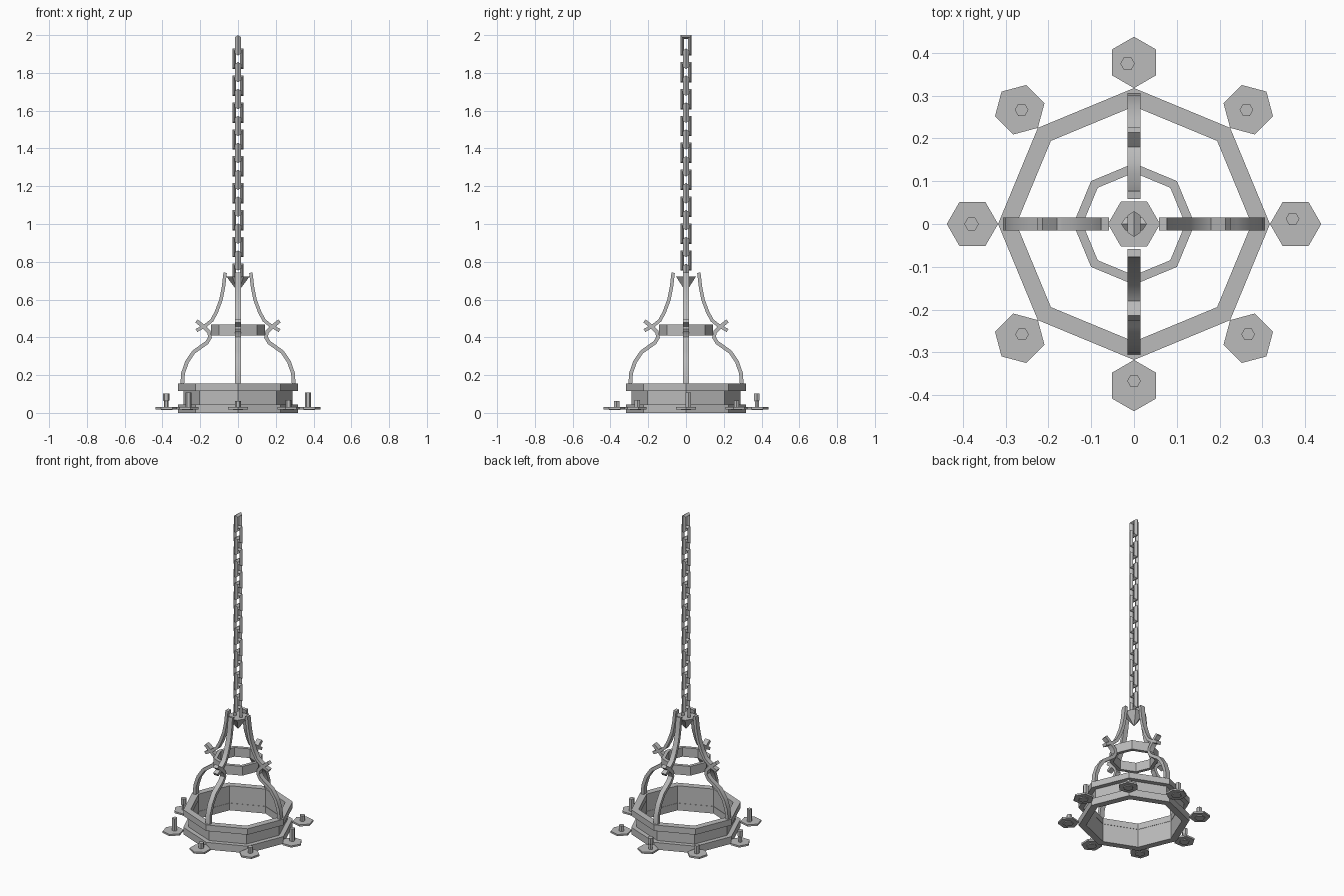
import bpy, math
from mathutils import Vector, Matrix

cube = bpy.data.objects.get("Cube")
if cube:
    bpy.data.objects.remove(cube, do_unlink=True)

iron = bpy.data.materials.new("grey_iron")
iron.use_nodes = True
grey = (0.5, 0.5, 0.5, 1)
iron.diffuse_color = grey
iron.node_tree.nodes["Principled BSDF"].inputs["Base Color"].default_value = grey


def make(name, verts, faces, matrix=None, smooth=False):
    mesh = bpy.data.meshes.new(name)
    mesh.from_pydata(verts, [], faces)
    if matrix:
        mesh.transform(matrix)
    mesh.materials.append(iron)
    obj = bpy.data.objects.new(name, mesh)
    bpy.context.collection.objects.link(obj)
    bpy.ops.object.select_all(action='DESELECT')
    obj.select_set(True)
    bpy.context.view_layer.objects.active = obj
    bpy.ops.object.mode_set(mode='EDIT')
    bpy.ops.mesh.select_all(action='SELECT')
    bpy.ops.mesh.normals_make_consistent(inside=False)
    bpy.ops.object.mode_set(mode='OBJECT')
    if smooth:
        bpy.ops.object.shade_smooth_by_angle(angle=math.radians(35))
    return obj


def loft(name, loops, closed, matrix=None, smooth=False):
    """Skin a list of equal vertex loops, joined end to end or capped."""
    m, n = len(loops), len(loops[0])
    verts = [p for loop in loops for p in loop]
    faces = []
    for i in range(m if closed else m - 1):
        for j in range(n):
            a, b = i * n, (i + 1) % m * n
            k = (j + 1) % n
            faces.append((a + j, a + k, b + k, b + j))
    if not closed:
        faces += [tuple(range(n)), tuple(range((m - 1) * n, m * n))]
    return make(name, verts, faces, matrix, smooth)


def ring(name, inner, outer, low, high):
    profile = [(inner, low), (outer, low), (outer, high), (inner, high)]
    loops = []
    for i in range(8):
        c, s = math.cos(math.tau * i / 8), math.sin(math.tau * i / 8)
        loops.append([(r * c, r * s, z) for r, z in profile])
    return loft(name, loops, True)


def hexagon_stack(name, profile, x=0, y=0, turn=0):
    loops = []
    for r, z in profile:
        loops.append([(x + r * math.cos(turn + math.tau * i / 6),
                       y + r * math.sin(turn + math.tau * i / 6), z) for i in range(6)])
    return loft(name, loops, False)


def strap(name, path, thick, width, matrix):
    pts = [Vector(p) for p in path]
    loops = []
    for i, p in enumerate(pts):
        d = (pts[min(i + 1, len(pts) - 1)] - pts[max(i - 1, 0)]).normalized()
        side = Vector((-d.y, d.x)) * thick / 2
        a, b = p + side, p - side
        loops.append([(a.x, -width / 2, a.y), (a.x, width / 2, a.y),
                      (b.x, width / 2, b.y), (b.x, -width / 2, b.y)])
    return loft(name, loops, False, matrix, True)


# Octagonal hoops
ring("lower_rim", 0.275, 0.318, 0, 0.045)
ring("rim_band", 0.277, 0.288, 0.045, 0.117)
ring("upper_rim", 0.275, 0.318, 0.117, 0.155)
ring("small_hoop", 0.12, 0.142, 0.41, 0.468)

# Four pairs of bent straps that cross at the small hoop
lower_path = [(0.295, 0.152), (0.291, 0.21), (0.27, 0.27), (0.235, 0.322),
              (0.165, 0.372), (0.148, 0.4), (0.155, 0.43), (0.185, 0.459), (0.22, 0.487)]
upper_path = [(0.068, 0.742), (0.077, 0.665), (0.09, 0.6), (0.114, 0.535),
              (0.138, 0.49), (0.17, 0.464), (0.22, 0.436)]
for k, side in enumerate(("left", "back", "right", "front")):
    spin = Matrix.Rotation(k * math.pi / 2, 4, 'Z')
    strap("lower_strap_" + side, lower_path, 0.02, 0.031, spin)
    strap("upper_strap_" + side, upper_path, 0.018, 0.031, spin)

# Pointed hub under the chain
hexagon_stack("hub", [(0.002, 0.642), (0.061, 0.722)])

# Chain of rectangular links with diamond section bars
half_w, half_h = 0.02, 0.044
for i in range(18):
    loops = []
    for sx, sz in ((1, 1), (-1, 1), (-1, -1), (1, -1)):
        loops.append([(sx * (half_w + r), a, sz * (half_h + r))
                      for r, a in ((0.01, 0), (0, 0.015), (-0.01, 0), (0, -0.015))])
    place = Matrix.Translation((0, 0, 1.946 - 0.0712 * i))
    if i % 2 == 0:
        place = place @ Matrix.Rotation(math.pi / 2, 4, 'Z')
    loft(f"chain_link_{i + 1}", loops, True, place)

# Trays around the rim with candles of uneven height: x, y, top
candles = [(0.371, 0.012, 0.108), (0.263, 0.267, 0.065), (-0.015, 0.375, 0.102),
           (-0.263, 0.267, 0.08), (-0.38, 0, 0.102), (-0.262, -0.258, 0.107),
           (0, -0.367, 0.063), (0.267, -0.258, 0.068)]
for i, (x, y, top) in enumerate(candles):
    angle = math.tau * i / 8
    hexagon_stack(f"tray_{i + 1}", [(0.03, 0.014), (0.03, 0.019), (0.06, 0.019), (0.06, 0.03)],
                  0.378 * math.cos(angle), 0.378 * math.sin(angle), angle)
    shaft = [(0.016, 0.03), (0.016, top)]
    if i in (2, 4):
        shaft = [(0.012, 0.03), (0.012, 0.06), (0.017, 0.068), (0.017, top)]
    hexagon_stack(f"candle_{i + 1}", shaft, x, y)
